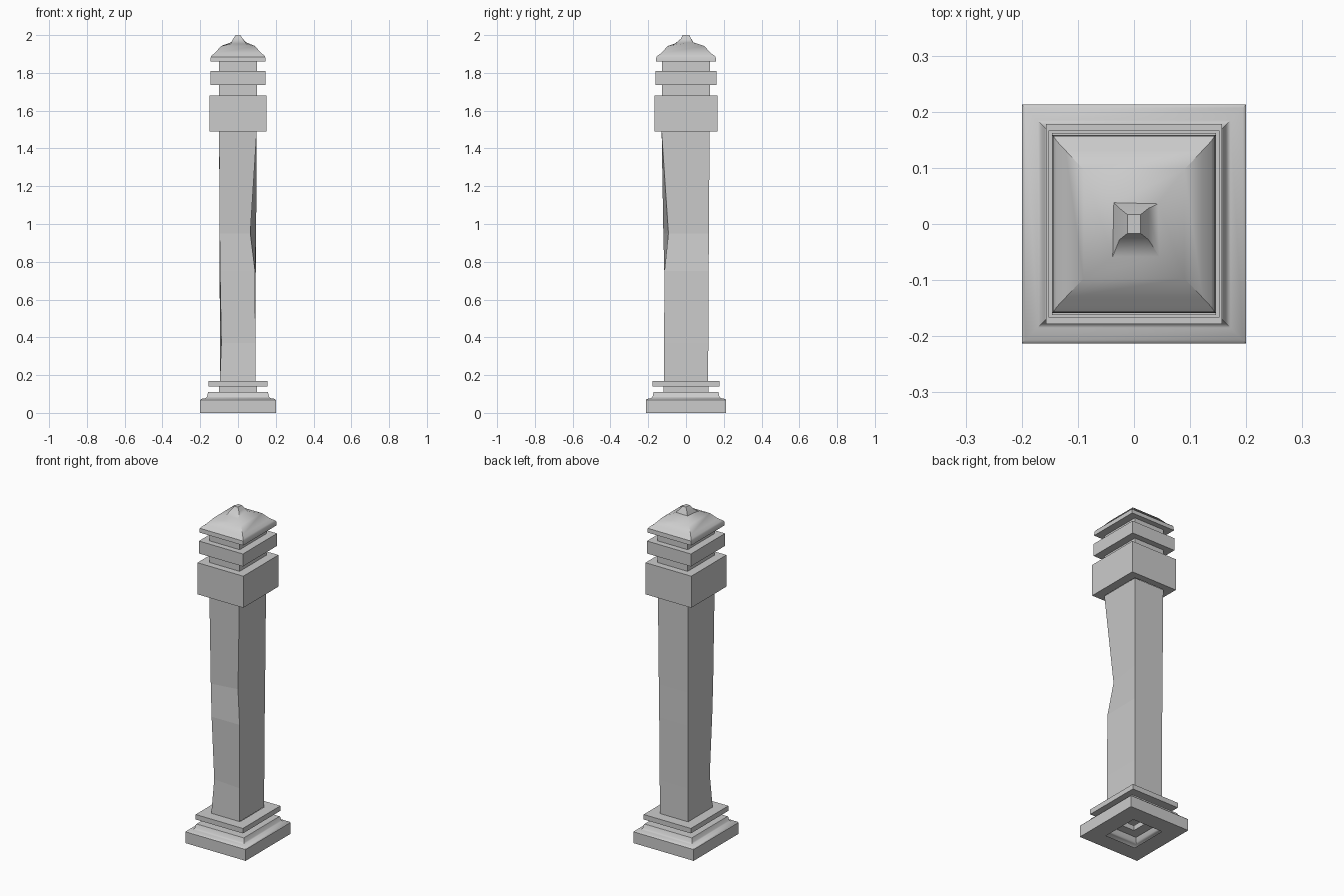
import bpy, bmesh, math

SIGNS = [(-1, -1), (1, -1), (1, 1), (-1, 1)]


def loft(name, rings, cap_top=False, smooth=False):
    """Skin a stack of four-cornered rings into a shell."""
    bm = bmesh.new()
    rows = [[bm.verts.new(p) for p in ring] for ring in rings]
    for a, b in zip(rows, rows[1:]):
        for i in range(4):
            j = (i + 1) % 4
            bm.faces.new((a[i], a[j], b[j], b[i]))
    if cap_top:
        bm.faces.new(rows[-1])
    mesh = bpy.data.meshes.new(name)
    bm.to_mesh(mesh)
    bm.free()
    ob = bpy.data.objects.new(name, mesh)
    bpy.context.collection.objects.link(ob)
    if smooth:
        bpy.ops.object.select_all(action='DESELECT')
        ob.select_set(True)
        bpy.context.view_layer.objects.active = ob
        bpy.ops.object.shade_smooth_by_angle(angle=math.radians(40))
    return ob


def rect(hx, hy, z):
    return [(sx * hx, sy * hy, z) for sx, sy in SIGNS]


def profile(name, points, **kw):
    return loft(name, [rect(*p) for p in points], **kw)


# Plinth, with an opening underneath and a coved top edge
profile("plinth", [
    (0.10, 0.113, 0), (0.20, 0.213, 0), (0.20, 0.213, 0.068), (0.194, 0.207, 0.074),
    (0.172, 0.185, 0.078), (0.164, 0.177, 0.086), (0.159, 0.172, 0.108),
    (0.157, 0.170, 0.11), (0.10, 0.12, 0.11)], smooth=True)

# Neck and slab under the shaft
profile("lower_slab", [
    (0.10, 0.12, 0.11), (0.10, 0.12, 0.14), (0.157, 0.178, 0.14),
    (0.157, 0.178, 0.17), (0.094, 0.116, 0.17)])

# Worn shaft: corners front left, front right, back right, back left
shaft_levels = [
    (0.17, (-.096, -.116), (.092, -.116), (.092, .117), (-.096, .117)),
    (0.37, (-.088, -.100), (.092, -.116), (.092, .118), (-.096, .118)),
    (0.75, (-.095, -.115), (.090, -.114), (.094, .120), (-.097, .120)),
    (0.95, (-.097, -.120), (.065, -.093), (.096, .121), (-.098, .121)),
    (1.49, (-.100, -.129), (.099, -.129), (.099, .125), (-.100, .125)),
]
loft("shaft", [[(x, y, z) for x, y in corners] for z, *corners in shaft_levels])

# Capital: tall block, neck, thinner slab, neck
profile("capital", [
    (0.10, 0.127, 1.49), (0.152, 0.167, 1.49), (0.152, 0.167, 1.68),
    (0.10, 0.127, 1.68), (0.10, 0.127, 1.735), (0.146, 0.162, 1.735),
    (0.146, 0.162, 1.81), (0.10, 0.127, 1.81), (0.10, 0.127, 1.86)])

# Roof with flared eaves and a small peak, its foot slightly irregular
roof = [rect(*p) for p in [
    (0.10, 0.127, 1.86), (0.146, 0.159, 1.86), (0.144, 0.157, 1.885),
    (0.138, 0.148, 1.893), (0.122, 0.131, 1.905), (0.090, 0.097, 1.942)]]
roof.append([(-.038, -.058, 1.955), (.045, -.058, 1.953),
             (.043, .036, 1.962), (-.036, .038, 1.962)])
roof += [rect(0.026, 0.028, 1.98), rect(0.012, 0.017, 2.0)]
loft("roof", roof, cap_top=True, smooth=True)
